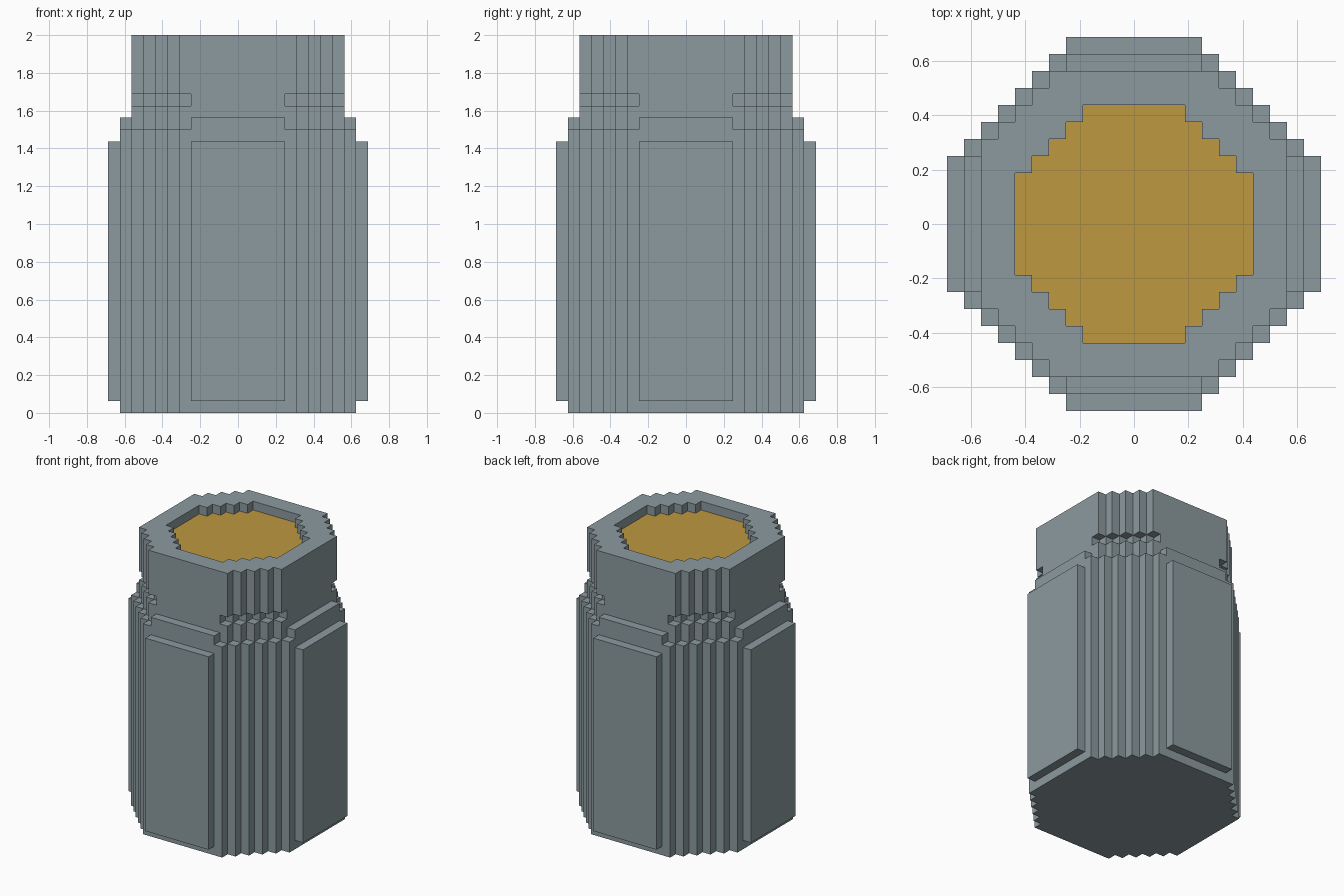
import bpy, bmesh

if "Cube" in bpy.data.objects:
    bpy.data.objects.remove(bpy.data.objects["Cube"])

U = 1 / 16          # block size: the model is made of small cubes
R, H = 11, 32       # half width and height in blocks


def material(name, rgb):
    m = bpy.data.materials.new(name)
    m.diffuse_color = (*rgb, 1)
    m.use_nodes = True
    m.node_tree.nodes["Principled BSDF"].inputs["Base Color"].default_value = m.diffuse_color
    return m


STEEL = material("steel grey", (0.262, 0.323, 0.347))
GOLD = material("amber", (0.515, 0.314, 0.051))


def stepped(a, b, half, diagonal):
    """Stepped octagon: flat sides at 'half', staircase corners."""
    return max(a, b) < half and a + b <= diagonal


def part_at(x, y, z):
    """Which part fills this block (None = empty)."""
    if not 0 <= z < H:
        return None
    a, b = (x if x >= 0 else -x - 1), (y if y >= 0 else -y - 1)
    # main body and the raised plates on its four flat sides
    if z < 24 and stepped(a, b, 10, 13):
        return "body"
    if 1 <= z < 23 and max(a, b) == 10 and min(a, b) < 4:
        return "side_panels"
    if z < 24:
        return None
    # shoulder lip on the four flat sides
    if z == 24 and max(a, b) == 9 and min(a, b) < 4:
        return "shoulder_lips"
    # neck with notched corners and a recessed top
    if z >= 30 and stepped(a, b, 7, 8):
        return "filling" if z == 30 else None
    if stepped(a, b, 9, 11 if z == 26 else 12):
        return "neck"
    return None


# quad corners for each outward direction
SIDES = {
    (1, 0, 0): [(1, 0, 0), (1, 1, 0), (1, 1, 1), (1, 0, 1)],
    (-1, 0, 0): [(0, 0, 0), (0, 0, 1), (0, 1, 1), (0, 1, 0)],
    (0, 1, 0): [(0, 1, 0), (0, 1, 1), (1, 1, 1), (1, 1, 0)],
    (0, -1, 0): [(0, 0, 0), (1, 0, 0), (1, 0, 1), (0, 0, 1)],
    (0, 0, 1): [(0, 0, 1), (1, 0, 1), (1, 1, 1), (0, 1, 1)],
    (0, 0, -1): [(0, 0, 0), (0, 1, 0), (1, 1, 0), (1, 0, 0)],
}


def build(name, mat):
    """Make the exposed skin of one part, merged into large flat faces."""
    bm, verts = bmesh.new(), {}
    for x in range(-R, R):
        for y in range(-R, R):
            for z in range(H):
                if part_at(x, y, z) != name:
                    continue
                for (dx, dy, dz), quad in SIDES.items():
                    if part_at(x + dx, y + dy, z + dz):
                        continue
                    face = []
                    for qx, qy, qz in quad:
                        key = (x + qx, y + qy, z + qz)
                        if key not in verts:
                            verts[key] = bm.verts.new([c * U for c in key])
                        face.append(verts[key])
                    bm.faces.new(face)
    bmesh.ops.dissolve_limit(bm, angle_limit=0.01, verts=bm.verts[:], edges=bm.edges[:])
    mesh = bpy.data.meshes.new(name)
    bm.to_mesh(mesh)
    bm.free()
    mesh.materials.append(mat)
    bpy.context.collection.objects.link(bpy.data.objects.new(name, mesh))


for part in ("body", "side_panels", "shoulder_lips", "neck"):
    build(part, STEEL)
build("filling", GOLD)
